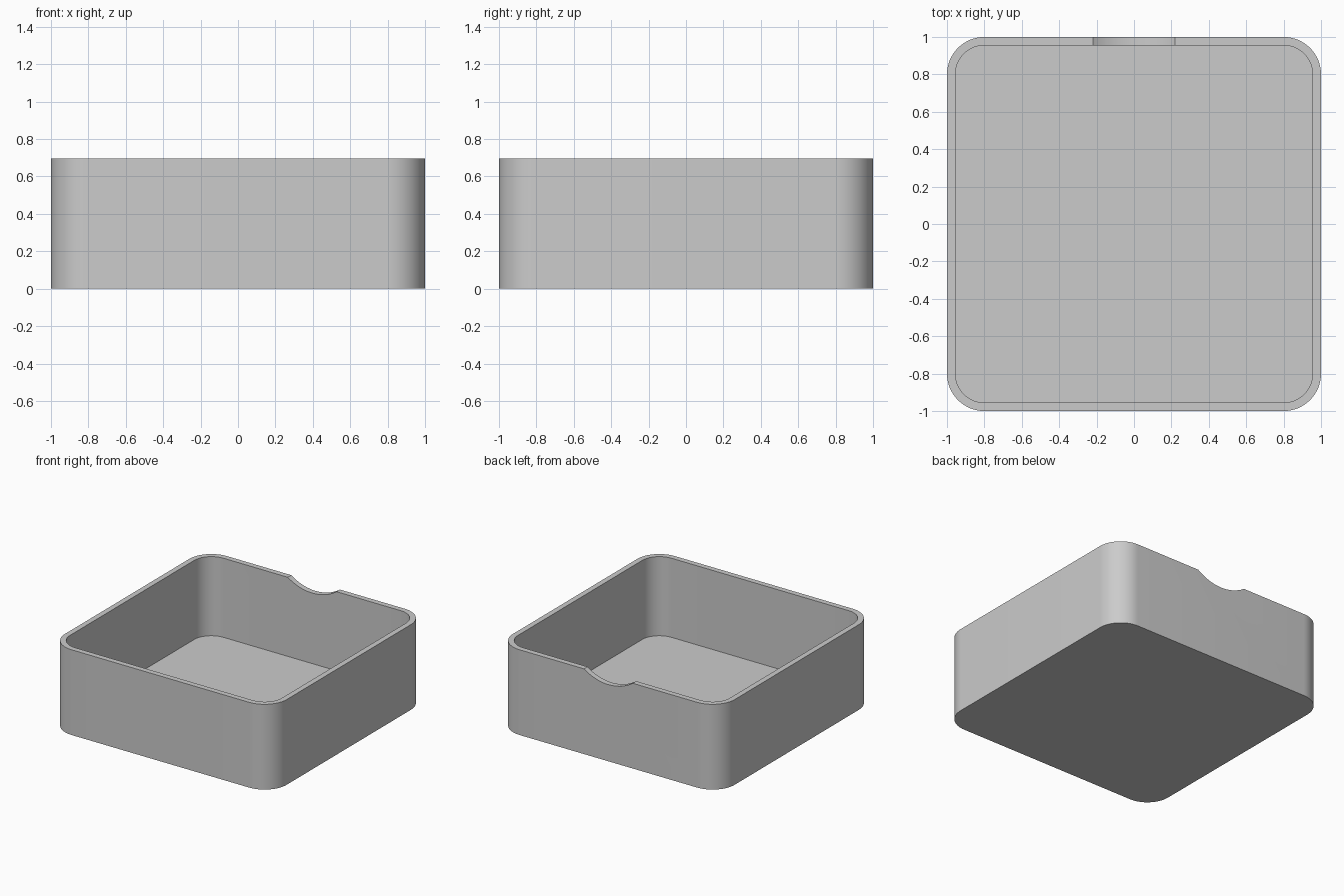
import bpy, bmesh, math
from mathutils import Vector

if "Cube" in bpy.data.objects:
    bpy.data.objects.remove(bpy.data.objects["Cube"])

HEIGHT, WALL, FLOOR, RADIUS = 0.695, 0.045, 0.05, 0.2
NOTCH_HALF, NOTCH_DEPTH = 0.22, 0.07

grey = bpy.data.materials.new("plain grey")
grey.use_nodes = True
grey.diffuse_color = (0.6, 0.6, 0.6, 1)
grey.node_tree.nodes["Principled BSDF"].inputs["Base Color"].default_value = (0.6, 0.6, 0.6, 1)


def prism(name, outline, offset):
    """Extrude a closed outline into a solid object."""
    bm = bmesh.new()
    face = bm.faces.new([bm.verts.new(p) for p in outline])
    top = bmesh.ops.extrude_face_region(bm, geom=[face])["geom"]
    verts = [v for v in top if isinstance(v, bmesh.types.BMVert)]
    bmesh.ops.translate(bm, verts=verts, vec=Vector(offset))
    bmesh.ops.recalc_face_normals(bm, faces=bm.faces)
    mesh = bpy.data.meshes.new(name)
    bm.to_mesh(mesh)
    bm.free()
    obj = bpy.data.objects.new(name, mesh)
    bpy.context.collection.objects.link(obj)
    mesh.materials.append(grey)
    return obj


def rounded_square(half, radius, z, steps=16):
    points = []
    for corner in range(4):
        middle = math.radians(45 + 90 * corner)
        cx = math.copysign(half - radius, math.cos(middle))
        cy = math.copysign(half - radius, math.sin(middle))
        for i in range(steps + 1):
            a = math.pi / 2 * (corner + i / steps)
            points.append((cx + radius * math.cos(a), cy + radius * math.sin(a), z))
    return points


# Open tray with rounded corners
tray = prism("tray", rounded_square(1, RADIUS, 0), (0, 0, HEIGHT))
cavity = prism("cavity_cutter", rounded_square(1 - WALL, RADIUS - WALL, FLOOR), (0, 0, 1))

# Shallow finger notch in the back rim
arc_radius = (NOTCH_HALF ** 2 + NOTCH_DEPTH ** 2) / (2 * NOTCH_DEPTH)
centre = HEIGHT - NOTCH_DEPTH + arc_radius
circle = [(arc_radius * math.cos(a), 0.8, centre + arc_radius * math.sin(a))
          for a in (math.tau * i / 96 for i in range(96))]
notch = prism("notch_cutter", circle, (0, 0.4, 0))

for cutter in (cavity, notch):
    mod = tray.modifiers.new(cutter.name, "BOOLEAN")
    mod.operation = "DIFFERENCE"
    mod.solver = "EXACT"
    mod.object = cutter
bpy.context.view_layer.objects.active = tray
for mod in list(tray.modifiers):
    bpy.ops.object.modifier_apply(modifier=mod.name)
for cutter in (cavity, notch):
    bpy.data.objects.remove(cutter)

bpy.ops.object.select_all(action="DESELECT")
tray.select_set(True)
bpy.ops.object.shade_smooth_by_angle(angle=math.radians(30))
